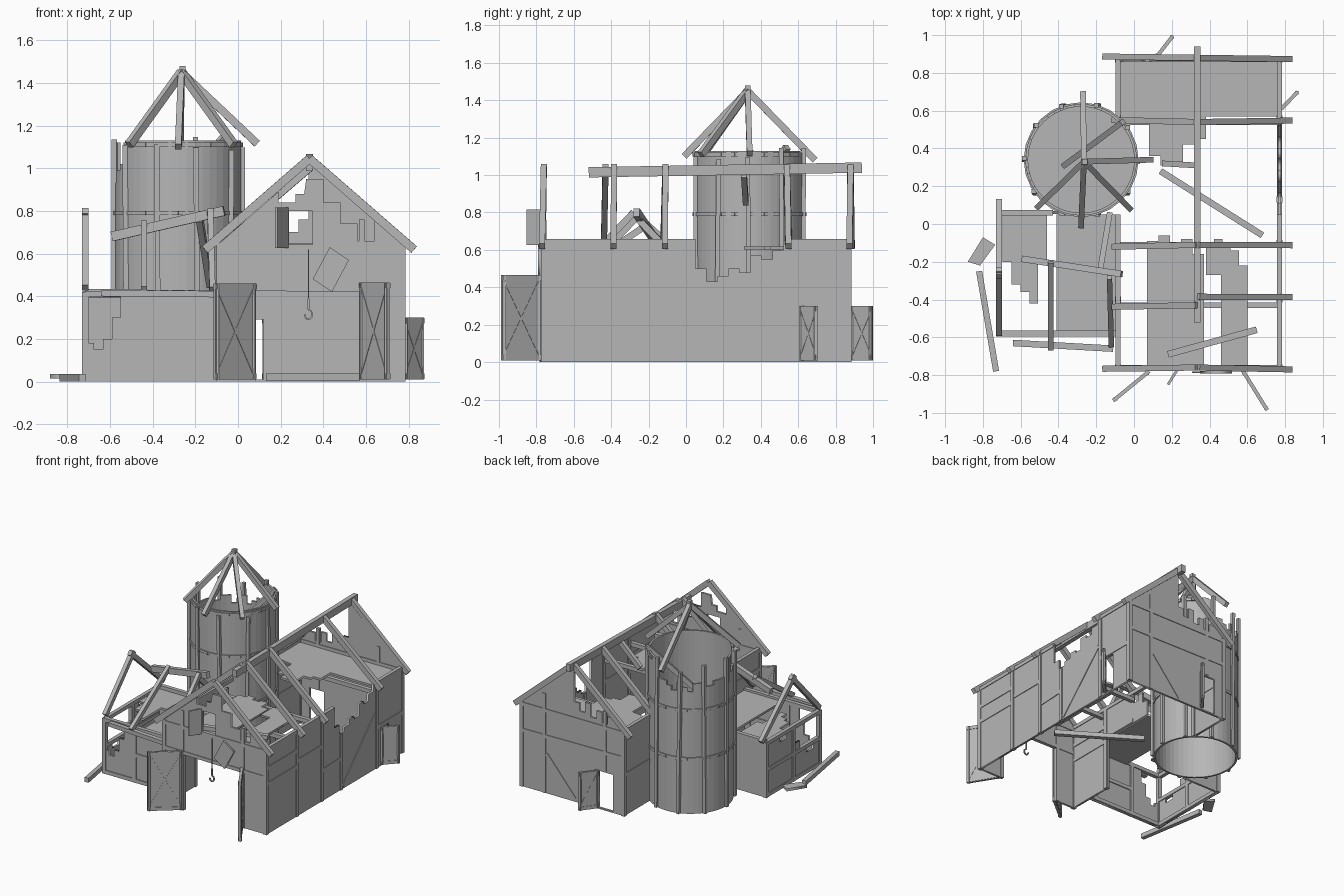
import bpy, bmesh, math, random
from mathutils import Vector, Matrix

if "Cube" in bpy.data.objects:
    bpy.data.objects.remove(bpy.data.objects["Cube"])

random.seed(4)
grey = bpy.data.materials.new("weathered_grey")
grey.diffuse_color = (0.47, 0.47, 0.47, 1)
grey.use_nodes = True
grey.node_tree.nodes["Principled BSDF"].inputs["Base Color"].default_value = grey.diffuse_color


def add(name, mesh):
    ob = bpy.data.objects.new(name, mesh)
    mesh.materials.clear()
    mesh.materials.append(grey)
    bpy.context.collection.objects.link(ob)
    return ob


def beam(name, p, q, w=0.03, h=0.03):
    """Square timber from p to q; w is sideways, h is upwards."""
    p, q = Vector(p), Vector(q)
    d = (q - p).normalized()
    side = d.cross(Vector((0, 0, 1)))
    side = side.normalized() if side.length > 0.02 else Vector((1, 0, 0))
    up = side.cross(d).normalized()
    m = Matrix((side * w, d * (q - p).length, up * h)).transposed().to_4x4()
    m.translation = (p + q) / 2
    bm = bmesh.new()
    bmesh.ops.create_cube(bm, size=1, matrix=m)
    bmesh.ops.recalc_face_normals(bm, faces=bm.faces)
    me = bpy.data.meshes.new(name)
    bm.to_mesh(me)
    bm.free()
    return add(name, me)


AXES = {"xz": ((1, 0, 0), (0, 0, 1), (0, -1, 0)),
        "yz": ((0, 1, 0), (0, 0, 1), (1, 0, 0)),
        "xy": ((1, 0, 0), (0, 1, 0), (0, 0, 1))}


def sheet(name, plane, at, loops, t=0.016):
    """Flat outline (first loop) with holes (other loops), thickness t."""
    cu = bpy.data.curves.new(name, "CURVE")
    cu.dimensions, cu.fill_mode, cu.extrude = "2D", "BOTH", t / 2
    for pts in loops:
        s = cu.splines.new("POLY")
        s.points.add(len(pts) - 1)
        for sp, (a, b) in zip(s.points, pts):
            sp.co = (a, b, 0, 1)
        s.use_cyclic_u = True
    tmp = bpy.data.objects.new(name + "_outline", cu)
    bpy.context.collection.objects.link(tmp)
    dg = bpy.context.evaluated_depsgraph_get()
    me = bpy.data.meshes.new_from_object(tmp.evaluated_get(dg))
    bpy.data.objects.remove(tmp)
    u, v, n = (Vector(a) for a in AXES[plane])
    m = Matrix((u, v, n)).transposed().to_4x4()
    m.translation = n * (at if plane != "xz" else -at)
    me.transform(m)
    return add(name, me)


def rect(a0, a1, b0, b1):
    return [(a0, b0), (a1, b0), (a1, b1), (a0, b1)]


def jag(a, b, levels):
    """Broken board edge: equal steps from a to b at the given levels."""
    n, out = len(levels), []
    for i, z in enumerate(levels):
        out += [(a + (b - a) * i / n, z), (a + (b - a) * (i + 1) / n, z)]
    return out


def leaf(name, hinge, free, z0, z1, w=0.014):
    """Framed door leaf with a cross brace, between two plan points."""
    def P(t, z):
        return (hinge[0] + (free[0] - hinge[0]) * t, hinge[1] + (free[1] - hinge[1]) * t, z)
    beam(name, P(0, (z0 + z1) / 2), P(1, (z0 + z1) / 2), w, z1 - z0)
    for t in (0.06, 0.94):
        beam(name + "_stile", P(t, z0), P(t, z1), 0.02, 0.02)
    for z in (z0 + 0.015, z1 - 0.015):
        beam(name + "_rail", P(0, z), P(1, z), 0.02, 0.024)
    for a, b in ((0.06, 0.94), (0.94, 0.06)):
        beam(name + "_brace", P(a, z0 + 0.03), P(b, z1 - 0.03), 0.018, 0.012)


# ---- barn walls
L, R, F, B, RX, EZ = -0.085, 0.77, -0.76, 0.87, 0.335, 0.65
sheet("barn_right_wall", "yz", R, [[(F, 0), (B, 0), (B, EZ), (0.52, EZ)]
      + jag(0.52, 0.05, [.60, .55, .57, .48, .50, .46, .43, .50]) + [(0.05, EZ), (F, EZ)],
      rect(0.61, 0.70, 0.01, 0.29)])
sheet("barn_left_wall_front", "yz", L, [[(F, 0), (-0.38, 0), (-0.38, 0.4), (0.05, 0.4), (0.05, 0.52)]
      + jag(0.05, -0.1, [.52, .6, .56]) + [(-0.1, EZ), (F, EZ)]])
sheet("barn_left_wall_back", "yz", L, [rect(0.54, B, 0, EZ)])
sheet("barn_front_gable", "xz", F, [[(L, 0), (0.08, 0), (0.08, 0.43), (0.57, 0.43), (0.57, 0), (R, 0),
      (R, EZ), (0.64, 0.76)] + jag(0.64, 0.32, [.66, .74, .84, .95])
      + [(0.31, 0.88), (0.27, 0.88), (0.27, 0.84), (0.19, 0.84), (0.19, 0.89), (L, EZ)],
      rect(0.24, 0.35, 0.63, 0.80)])
sheet("barn_back_gable", "xz", B, [[(L, 0), (R, 0), (R, EZ), (RX, 1.03), (0.33, 1.02)]
      + jag(0.33, 0.0, [.76, .70, .78, .68, .74, .66, .72]) + [(L, EZ)], rect(0.0, 0.12, 0.01, 0.29)])

# ---- barn timber frame
for x in (L, R):
    for y in (F, -0.4, -0.1, 0.13, 0.56, B):
        if x == R or y not in (-0.1, 0.13):
            beam("barn_post", (x, y, 0), (x, y, EZ if y != 0.13 else 0.42), 0.03, 0.03)
    for y0, y1, z in ((F, 0.05, 0.645), (0.53, B, 0.645), (F, -0.4, 0.5), (-0.4, -0.1, 0.42),
                      (0.56, B, 0.31), (F, -0.4, 0.38)):
        beam("barn_rail", (x, y0, z), (x, y1, z), 0.026, 0.028)
beam("barn_low_rail", (R, -0.1, 0.23), (R, 0.13, 0.24), 0.026, 0.028)
beam("barn_brace", (R, 0.15, 0.02), (R, 0.54, 0.42), 0.026, 0.026)
for y in (F, B):
    beam("gable_tie", (L, y, 0.63), (R, y, 0.63), 0.026, 0.026)
    beam("gable_rail", (L, y, 0.44), (R, y, 0.43), 0.026, 0.026)
    for x in (0.07, 0.58):
        beam("gable_post", (x, y, 0.3 if y > 0 and x < 0.1 else 0), (x, y, 0.76), 0.026, 0.026)
beam("back_brace", (0.32, B, 0.02), (0.56, B, 0.3), 0.025, 0.025)

# ---- barn roof skeleton
beam("ridge_beam", (RX, -0.52, 1.015), (RX, 0.94, 1.04), 0.034, 0.055)
for y, sides in ((F, (-1, 1)), (-0.385, (1,)), (-0.43, (-1,)), (-0.11, (-1, 1)), (0.54, (-1, 1)), (0.88, (-1, 1))):
    for s in sides:
        r = 0.49 if s > 0 or abs(y) > 0.7 else 0.44
        beam("barn_rafter", (RX, y, 1.045), (RX + s * r, y + random.uniform(-.012, .012), 1.045 - r * 0.87),
             0.032, 0.04)
beam("broken_rafter", (RX, 0.31, 1.0), (0.16, 0.32, 0.85), 0.03, 0.035)

# ---- loft floor remains
FZ = 0.61
sheet("loft_floor_back", "xy", FZ, [[(L, B), (L, 0.56), (0.08, 0.53)]
      + jag(0.08, 0.38, [.36, .31, .31, .42, .45]) + [(0.38, 0.57), (R, 0.57), (R, B)]])
sheet("loft_floor_front", "xy", FZ, [[(0.07, F), (0.37, F)] + jag(0.37, 0.07, [-.16, -.08, -.1, -.06, -.09])])
sheet("loft_floor_right", "xy", FZ, [[(0.46, F), (0.6, F)] + jag(0.6, 0.38, [-.22, -.14, -.11, -.08, -.12])
      + [(0.38, -0.27), (0.46, -0.27)]])
for y in (-0.43, -0.11, 0.54):
    beam("loft_joist", (L, y, FZ - 0.022), (R, y, FZ - 0.022), 0.03, 0.03)
beam("fallen_rafter", (0.14, 0.28, 0.02), (0.68, -0.06, 0.02), 0.034, 0.034)
beam("fallen_plank", (0.18, -0.69, 0.632), (0.65, -0.56, 0.632), 0.035, 0.03)

# ---- doors and shutters
leaf("front_door_left", (0.08, -0.78), (-0.11, -0.935), 0.01, 0.46)
leaf("front_door_right", (0.575, -0.775), (0.705, -0.985), 0.01, 0.465)
leaf("side_door", (0.78, 0.61), (0.867, 0.7), 0.01, 0.3)
leaf("back_door", (0.12, 0.885), (0.205, 0.995), 0.01, 0.3)
beam("loft_shutter", (0.23, -0.77, 0.72), (0.18, -0.85, 0.72), 0.014, 0.19)
sheet("hanging_shutter", "xz", -0.785, [[(0.35, 0.48), (0.43, 0.63), (0.52, 0.57), (0.44, 0.42)]], 0.014)

# ---- rope and hook
beam("hoist_rope", (0.33, -0.785, 0.38), (0.33, -0.785, 0.62), 0.006, 0.006)
arc = [(0.33 + 0.018 * math.sin(a), -0.785, 0.315 + 0.022 * math.cos(a))
       for a in [math.radians(30 * i) for i in range(10)]]
arc.insert(0, (0.33, -0.785, 0.39))
for a, b in zip(arc, arc[1:]):
    beam("hoist_hook", a, b, 0.01, 0.008)

# ---- silo: curved boards with a broken top, thickened by a modifier
CX, CY, SR, N = -0.28, 0.34, 0.295, 48
bm = bmesh.new()
for i in range(N):
    a0, a1 = 2 * math.pi * i / N, 2 * math.pi * (i + 1) / N
    top = 1.13
    if 60 < math.degrees(a0) < 215:          # broken on the back left
        top = random.choice((0.93, 0.96, 0.99, 1.02, 1.12))
    ring = [(CX + SR * math.cos(a), CY + SR * math.sin(a)) for a in (a0, a1)]
    bm.faces.new([bm.verts.new((*ring[0], 0)), bm.verts.new((*ring[1], 0)),
                  bm.verts.new((*ring[1], top)), bm.verts.new((*ring[0], top))])
me = bpy.data.meshes.new("silo_wall")
bm.to_mesh(me)
bm.free()
silo = add("silo_wall", me)
mod = silo.modifiers.new("thickness", "SOLIDIFY")
mod.thickness = 0.014
sheet("silo_floor", "xy", 0.45, [[(CX + 0.29 * math.cos(i * math.pi / 16),
                                   CY + 0.29 * math.sin(i * math.pi / 16)) for i in range(32)]])


def on_silo(deg, z, r=0.3):
    a = math.radians(deg)
    return (CX + r * math.cos(a), CY + r * math.sin(a), z)


# ---- silo posts and hoops
for deg in range(0, 360, 36):
    beam("silo_post", on_silo(deg, 0), on_silo(deg + random.uniform(-4, 4), random.uniform(1.08, 1.15)), 0.024, 0.024)
for z in (0.42, 0.79, 1.11):
    for deg in range(0, 360, 15):
        if z < 1 or not 60 <= deg < 215:
            beam("silo_hoop", on_silo(deg, z, 0.298), on_silo(deg + 15, z, 0.298), 0.012, 0.02)

# ---- silo roof skeleton
apex = (-0.265, 0.33, 1.45)
for x, y, z in ((0.09, 0.34, 1.115), (-0.27, 0.69, 1.08), (-0.28, -0.01, 1.1), (-0.51, 0.09, 1.11), (-0.02, 0.08, 1.11)):
    beam("silo_rafter", apex, (x, y, z), 0.03, 0.036)
beam("silo_loose_rafter", (-0.37, 0.31, 0.77), (-0.06, 0.54, 1.15), 0.03, 0.034)
beam("silo_finial", (-0.26, 0.33, 1.42), (-0.26, 0.33, 1.48), 0.03, 0.03)

# ---- annex walls, floor and frame
AX, AF, AB, AZ = -0.715, -0.58, 0.06, 0.42
sheet("annex_front_wall", "xz", AF, [[(AX, 0), (L, 0), (L, AZ), (-0.55, AZ)]
      + jag(-0.55, AX, [.3, .2, .15, .18])])
sheet("annex_left_wall", "yz", AX, [[(AF, 0), (AB, 0), (AB, AZ), (-0.1, AZ)]
      + jag(-0.1, AF, [.36, .4, .28, .22, .16, .2])])
sheet("annex_back_wall", "xz", AB, [[(AX, 0), (-0.4, 0), (-0.4, AZ), (AX, AZ)]])
sheet("annex_floor_left", "xy", 0.4, [[(-0.46, AB), (AX + 0.02, AB)]
      + jag(AX + 0.02, -0.46, [-.2, -.32, -.36, -.42, -.2])])
sheet("annex_floor_right", "xy", 0.4, [[(-0.41, 0.05), (-0.41, AF), (L, AF), (L, 0.05)]])
for x, y in ((AX, AF), (AX, AB), (-0.46, AF), (-0.13, AF), (AX, -0.26)):
    beam("annex_post", (x, y, 0), (x, y, AZ), 0.03, 0.03)
for z in (0.015, 0.21, 0.41):
    beam("annex_front_rail", (AX if z != 0.21 else -0.46, AF, z), (L, AF, z), 0.03, 0.028)
    beam("annex_left_rail", (AX, AF, z), (AX, AB, z), 0.028, 0.028)
beam("annex_eave_back", (AX, AB, 0.42), (-0.43, AB, 0.42), 0.03, 0.03)
beam("annex_eave_front", (-0.64, -0.63, 0.415), (-0.11, -0.66, 0.41), 0.034, 0.03)

# ---- annex roof skeleton
beam("annex_rafter_end", (AX, -0.28, 0.8), (AX, 0.12, 0.44), 0.03, 0.035)
beam("annex_rafter_end", (AX, -0.24, 0.8), (AX, AF, 0.44), 0.03, 0.035)
beam("annex_rafter_mid", (-0.44, -0.2, 0.74), (-0.44, -0.66, 0.43), 0.028, 0.035)
beam("annex_rafter_inner", (-0.13, 0.05, 0.45), (-0.18, -0.25, 0.76), 0.03, 0.035)
beam("annex_rafter_wall", (-0.13, -0.28, 0.8), (-0.12, -0.64, 0.43), 0.028, 0.035)
beam("annex_ridge", (-0.59, -0.185, 0.68), (-0.065, -0.265, 0.8), 0.034, 0.045)

# ---- debris on the ground
beam("ground_beam", (-0.82, -0.25, 0.018), (-0.73, -0.78, 0.018), 0.032, 0.034)
sheet("ground_board", "xy", 0.025, [[(-0.88, -0.2), (-0.8, -0.07), (-0.735, -0.11), (-0.815, -0.22)]], 0.02)
